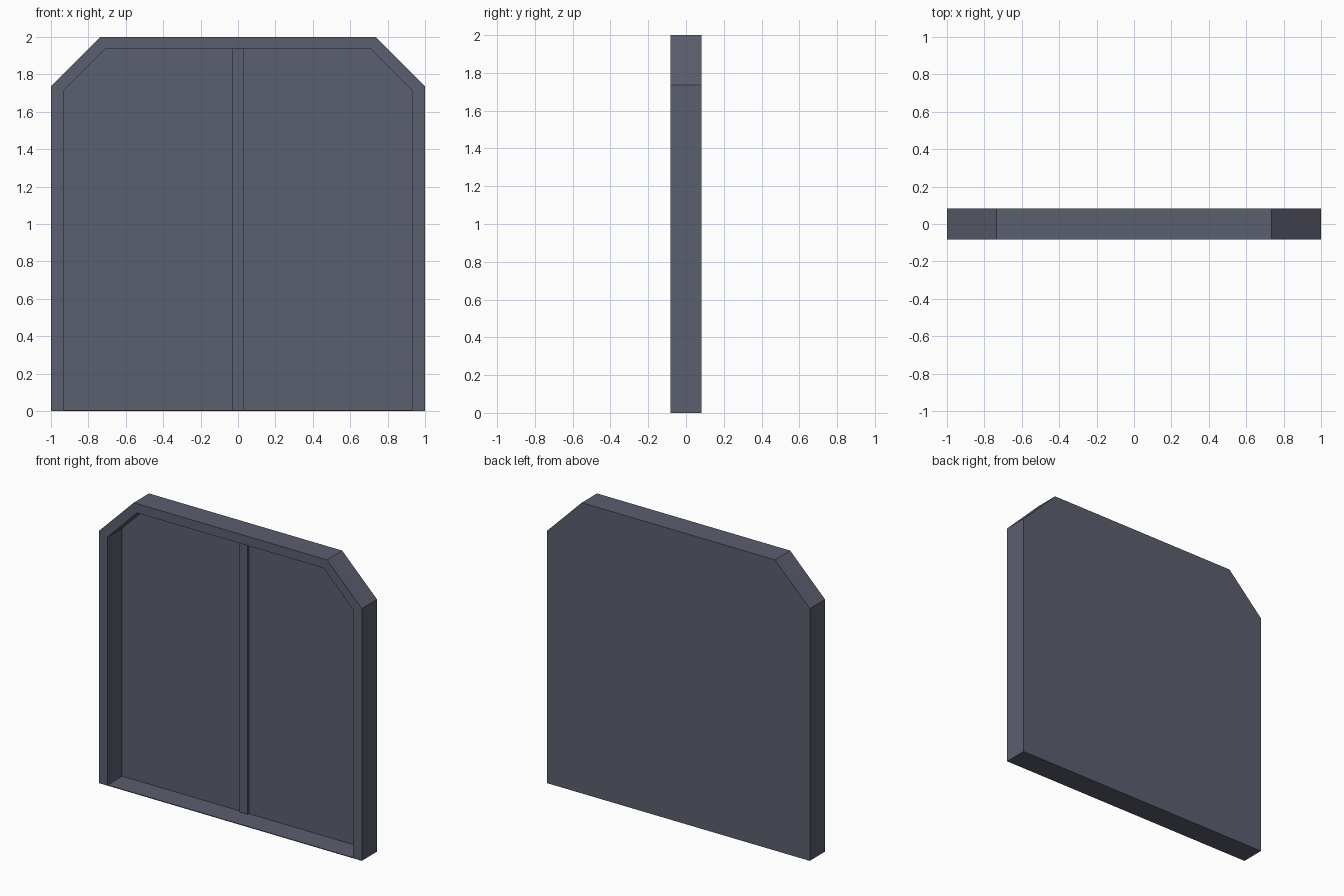
import bpy
import bmesh

# Remove the default cube
cube = bpy.data.objects.get("Cube")
if cube:
    bpy.data.objects.remove(cube, do_unlink=True)

HALF_DEPTH = 0.083
PANEL_FACE = 0.075   # front of the thin back panel
SILL = 0.005         # thickness of the floor strip

# Slate grey finish
slate = bpy.data.materials.new("slate_grey")
slate.use_nodes = True
colour = (0.105, 0.112, 0.156, 1)
slate.diffuse_color = colour
slate.node_tree.nodes["Principled BSDF"].inputs["Base Color"].default_value = colour


def prism(name, half_profile, y0, y1):
    """Mirror a half outline (x, z) across x = 0 and extrude it along y."""
    outline = half_profile + [(-x, z) for x, z in reversed(half_profile)]
    bm = bmesh.new()
    face = bm.faces.new([bm.verts.new((x, y0, z)) for x, z in outline])
    grown = bmesh.ops.extrude_face_region(bm, geom=[face])["geom"]
    verts = [v for v in grown if isinstance(v, bmesh.types.BMVert)]
    bmesh.ops.translate(bm, verts=verts, vec=(0, y1 - y0, 0))
    bmesh.ops.recalc_face_normals(bm, faces=bm.faces)
    mesh = bpy.data.meshes.new(name)
    bm.to_mesh(mesh)
    bm.free()
    mesh.materials.append(slate)
    obj = bpy.data.objects.new(name, mesh)
    bpy.context.collection.objects.link(obj)
    return obj


# Door frame with clipped top corners, thin back and floor left by the recess
frame = prism("door_frame", [(1, 0), (1, 1.735), (0.735, 2)],
              -HALF_DEPTH, HALF_DEPTH)
recess = prism("recess_cutter", [(0.934, SILL), (0.934, 1.71), (0.71, 1.936)],
               -0.2, PANEL_FACE)
cut = frame.modifiers.new("recess", "BOOLEAN")
cut.operation = "DIFFERENCE"
cut.solver = "EXACT"
cut.object = recess
bpy.context.view_layer.objects.active = frame
bpy.ops.object.modifier_apply(modifier=cut.name)
bpy.data.objects.remove(recess, do_unlink=True)

# Raised strip covering the joint between the two door leaves
prism("centre_strip", [(0.03, SILL), (0.03, 1.936)],
      PANEL_FACE - 0.014, PANEL_FACE)
